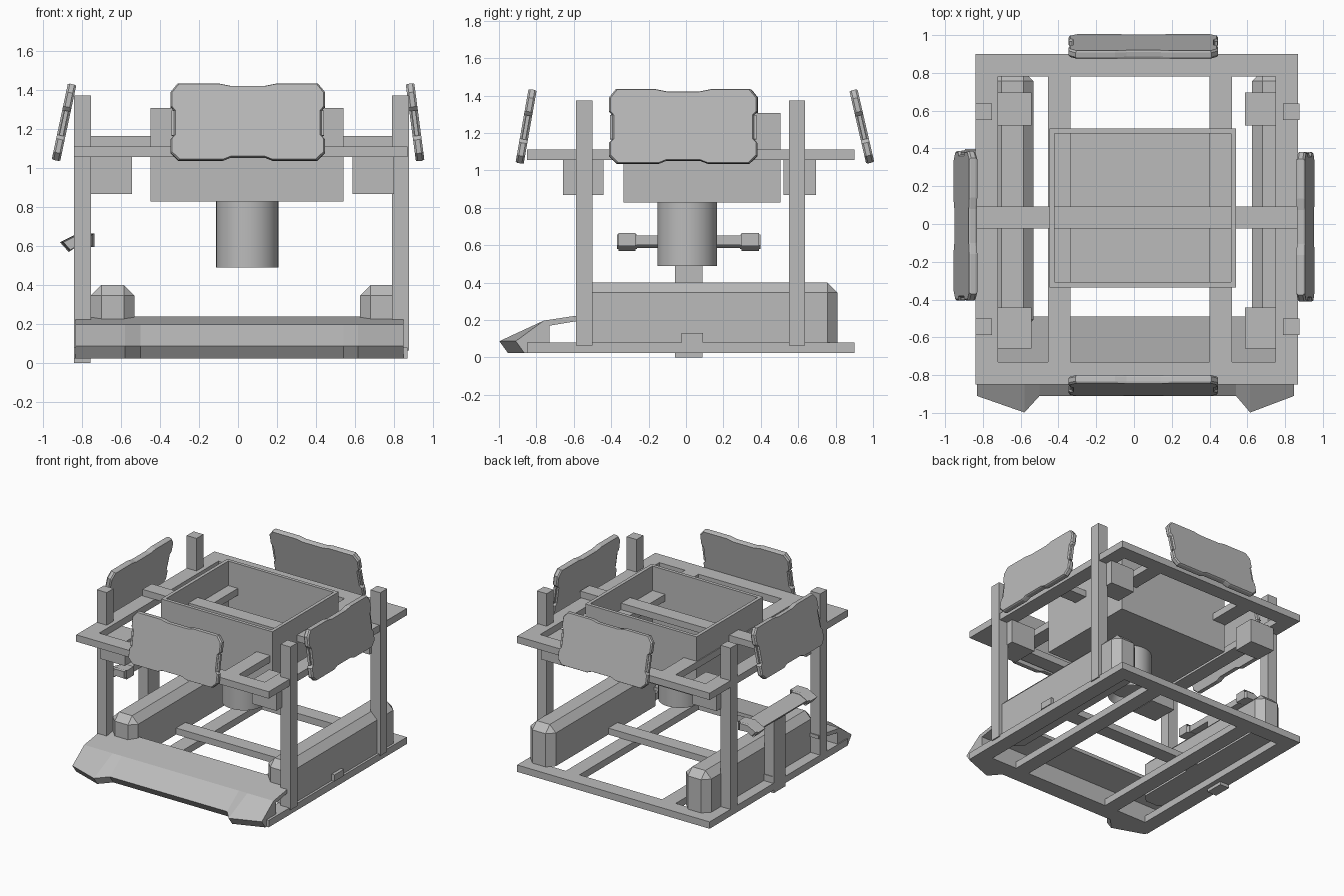
import bpy, bmesh, math
from mathutils import Matrix, Vector

if "Cube" in bpy.data.objects:
    bpy.data.objects.remove(bpy.data.objects["Cube"])

grey = bpy.data.materials.new("plain_grey")
grey.use_nodes = True
tone = (0.5, 0.5, 0.5, 1)
grey.diffuse_color = tone
grey.node_tree.nodes["Principled BSDF"].inputs["Base Color"].default_value = tone


def finish(name, bm, matrix=None):
    if matrix:
        bm.transform(matrix)
    bmesh.ops.recalc_face_normals(bm, faces=bm.faces[:])
    mesh = bpy.data.meshes.new(name)
    bm.to_mesh(mesh)
    bm.free()
    mesh.materials.append(grey)
    obj = bpy.data.objects.new(name, mesh)
    bpy.context.scene.collection.objects.link(obj)
    return obj


def box(name, x, y, z):
    """Box from three (low, high) ranges."""
    bm = bmesh.new()
    bmesh.ops.create_cube(bm, size=1)
    size = Matrix.Diagonal((x[1] - x[0], y[1] - y[0], z[1] - z[0], 1))
    mid = Vector((sum(x) / 2, sum(y) / 2, sum(z) / 2))
    return finish(name, bm, Matrix.Translation(mid) @ size)


def loft(name, rings, matrix=None):
    """Skin between closed rings of equal length, with capped ends."""
    bm = bmesh.new()
    rows = [[bm.verts.new(p) for p in ring] for ring in rings]
    n = len(rows[0])
    for a, b in zip(rows, rows[1:]):
        for i in range(n):
            j = (i + 1) % n
            bm.faces.new((a[i], a[j], b[j], b[i]))
    bm.faces.new(rows[0])
    bm.faces.new(rows[-1][::-1])
    return finish(name, bm, matrix)


# Two ladder frames, each with a cross beam lying on top
X0, X1, Y0, Y1, W = -0.84, 0.868, -0.85, 0.9, 0.12
for level, z in (("lower", 0.025), ("upper", 1.057)):
    h = (z, z + 0.055)
    for side, y in (("front", Y0), ("back", Y1 - W)):
        box(f"{level}_{side}_rail", (X0, X1), (y, y + W), h)
    for side, x in (("right", X0), ("inner_right", -0.455),
                    ("inner_left", 0.4), ("left", X1 - W)):
        box(f"{level}_{side}_rail", (x, x + W), (Y0 + W, Y1 - W), h)
    box(f"{level}_cross_beam", (X0 + 0.01, 0.875), (-0.025, 0.092),
        (z + 0.055, z + 0.107))

# Corner posts and the blocks hanging beside them
for side, px, bx in (("right", -0.84, -0.757), ("left", 0.79, 0.587)):
    for end, py, by in (("front", -0.588, -0.658), ("back", 0.55, 0.522)):
        box(f"{end}_{side}_post", (px, px + 0.087), (py, py + 0.087), (0.065, 1.373))
        depth = 0.216 if end == "front" else 0.174
        box(f"{end}_{side}_block", (bx, bx + 0.214), (by, by + depth), (0.868, 1.06))

# Long side tanks with chamfered tops and ends
for side, x in (("right", -0.755), ("left", 0.625)):
    bm = bmesh.new()
    bmesh.ops.create_cube(bm, size=1)
    bm.transform(Matrix.Translation((x + 0.112, 0.125, 0.24))
                 @ Matrix.Diagonal((0.224, 1.37, 0.32, 1)))
    edges = [e for e in bm.edges if max(v.co.z for v in e.verts) > 0.3]
    bmesh.ops.bevel(bm, geom=edges, offset=0.054, segments=1, affect='EDGES')
    finish(f"{side}_tank", bm)

# Front skirt with two pointed prongs
nose = [(-0.832, -0.91), (-0.58, -0.998), (-0.5, -0.91),
        (0.54, -0.91), (0.615, -0.998), (0.848, -0.91)]
loft("front_skirt", [[(x, y + 0.045, 0.025), (x, y, 0.087), (x, -0.76, 0.197),
                      (x, -0.49, 0.238), (x, -0.49, 0.21), (x, -0.73, 0.17),
                      (x, -0.73, 0.025)] for x, y in nose])

# Open tray: floor and four walls
TX, TY, TZ, T = (-0.448, 0.54), (-0.335, 0.505), (0.828, 1.308), 0.027
box("tray_floor", TX, TY, (TZ[0], TZ[0] + T))
for side, x in (("right", TX[0]), ("left", TX[1] - T)):
    box(f"tray_{side}_wall", (x, x + T), TY, TZ)
for side, y in (("front", TY[0]), ("back", TY[1] - T)):
    box(f"tray_{side}_wall", (TX[0] + T, TX[1] - T), (y, y + T), TZ)

# Drum under the tray, recessed at its lower end
bm = bmesh.new()
bmesh.ops.create_cone(bm, cap_ends=True, segments=32, radius1=0.16,
                      radius2=0.16, depth=0.34)
base = [f for f in bm.faces if f.normal.z < -0.9]
bmesh.ops.inset_region(bm, faces=base, thickness=0.025)
bmesh.ops.translate(bm, verts=base[0].verts[:], vec=(0, 0, 0.06))
drum = finish("drum", bm, Matrix.Translation((0.047, 0.007, 0.66)))
bpy.context.view_layer.objects.active = drum
drum.select_set(True)
bpy.ops.object.shade_smooth_by_angle()

# Side handle: stand, bar and two flared ends
box("handle_stand", (-0.84, -0.757), (-0.06, 0.087), (0, 0.62))
section = [(-0.09, 0), (-0.045, -0.05), (0, -0.02), (0.088, -0.025),
           (0.088, 0.045), (0, 0.045)]


def handle_part(name, y0, y1, s, bevel=0.0):
    rings = [(y0, s - bevel), (y0 + bevel / 2, s), (y1 - bevel / 2, s), (y1, s - bevel)]
    if not bevel:
        rings = [rings[0], rings[-1]]
    loft(name, [[(-0.823 + u * k, y, 0.62 + v * k) for u, v in section]
                for y, k in rings])


handle_part("handle_bar", -0.28, 0.31, 0.72)
handle_part("handle_front_end", -0.37, -0.262, 1, 0.2)
handle_part("handle_back_end", 0.29, 0.398, 1, 0.2)

# Four tilted panels with notched outlines
half = [(0.09, -0.184), (0.13, -0.2), (0.355, -0.2), (0.396, -0.16),
        (0.396, -0.09), (0.378, -0.07), (0.378, 0.06), (0.396, 0.08),
        (0.396, 0.155), (0.36, 0.2), (0.15, 0.2), (0.09, 0.188)]
outline = half + [(-u, v) for u, v in reversed(half)]
for side, spot, turn, tilt in (("front", (0.05, -0.855), 0, 10),
                               ("left", (0.908, -0.015), 90, 7.5),
                               ("back", (0.05, 0.94), 180, 13),
                               ("right", (-0.892, -0.01), 270, 12)):
    place = (Matrix.Translation((*spot, 1.235))
             @ Matrix.Rotation(math.radians(turn), 4, 'Z')
             @ Matrix.Rotation(math.radians(-tilt), 4, 'X'))
    rings = [(-0.022, 0.98), (-0.012, 1), (0.012, 1), (0.022, 0.98)]
    loft(f"{side}_panel", [[(u * k, w, v * k) for u, v in outline]
                           for w, k in rings], place)
    for sign, end in ((-1, "a"), (1, "b")):
        grip = box(f"{side}_panel_grip_{end}", (sign * 0.384 - 0.008, sign * 0.384 + 0.008),
                   (-0.01, 0.01), (-0.07, 0.06))
        grip.matrix_world = place
